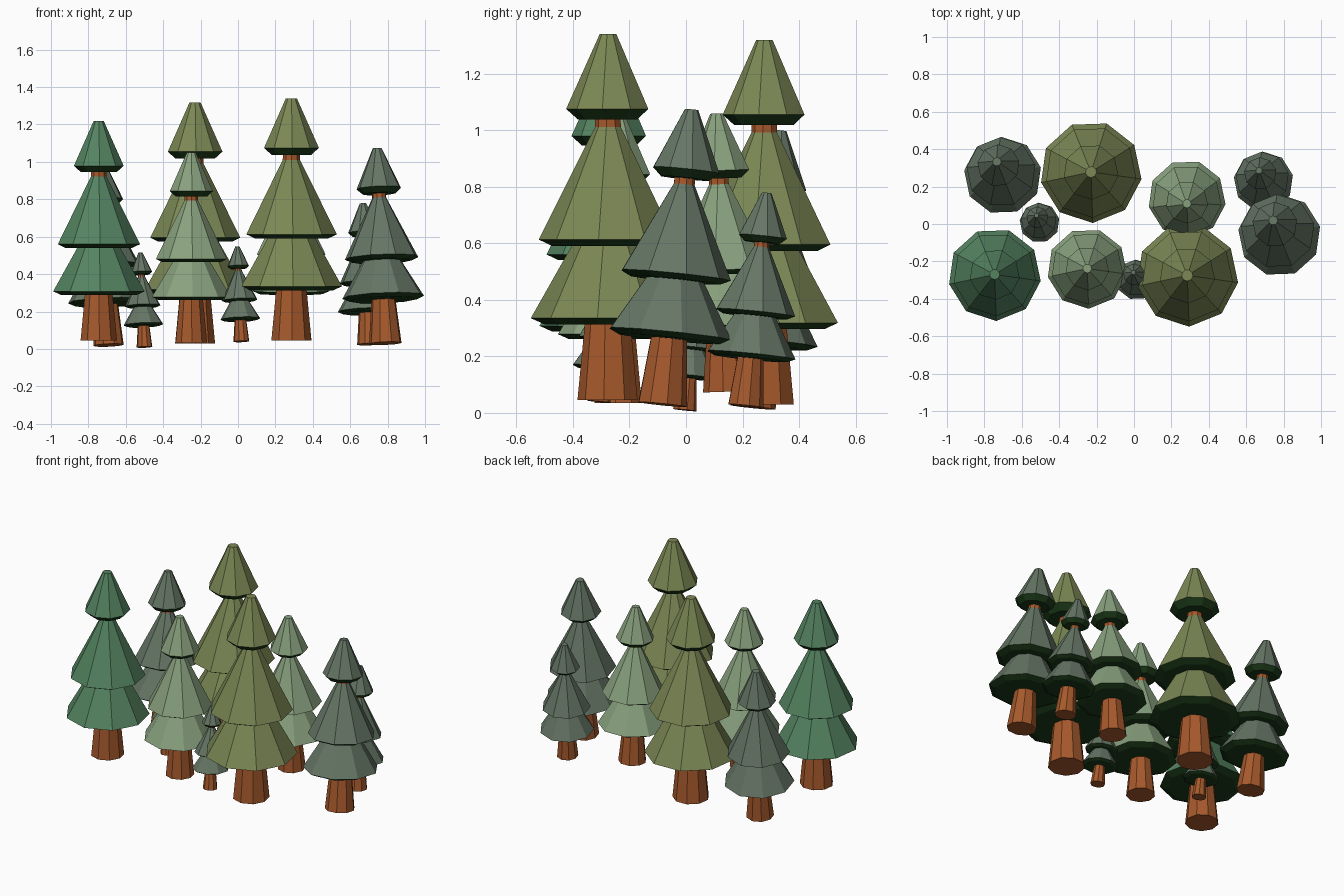
import bpy, bmesh, math
from mathutils import Vector, Matrix

if "Cube" in bpy.data.objects:
    bpy.data.objects.remove(bpy.data.objects["Cube"])

SIDES = 9


def material(name, rgb):
    m = bpy.data.materials.new(name)
    m.diffuse_color = (*rgb, 1)
    m.use_nodes = True
    m.node_tree.nodes["Principled BSDF"].inputs["Base Color"].default_value = m.diffuse_color
    return m


BARK = material("bark", (0.38, 0.10, 0.025))
UNDER = material("needle_shadow", (0.012, 0.045, 0.010))
OLIVE = material("olive_needles", (0.20, 0.245, 0.09))
GREEN = material("green_needles", (0.09, 0.23, 0.12))
LIGHT = material("light_needles", (0.25, 0.36, 0.21))
DARK = material("dark_needles", (0.13, 0.18, 0.13))


def lathe(bm, profile, under_from=99):
    """Faceted capped solid through (radius, height) rings, listed top to bottom."""
    rings = []
    for r, z in profile:
        rings.append([bm.verts.new((r * math.cos(a), r * math.sin(a), z))
                      for a in (math.tau * i / SIDES for i in range(SIDES))])
    for k in range(len(rings) - 1):
        up, lo = rings[k], rings[k + 1]
        for i in range(SIDES):
            j = (i + 1) % SIDES
            f = bm.faces.new((up[i], lo[i], lo[j], up[j]))
            f.material_index = int(k >= under_from)
    bm.faces.new(rings[0])
    cap = bm.faces.new(rings[-1][::-1])
    cap.material_index = int(under_from < 99)


def finish(name, bm, mats, matrix):
    me = bpy.data.meshes.new(name)
    bm.to_mesh(me)
    bm.free()
    for m in mats:
        me.materials.append(m)
    ob = bpy.data.objects.new(name, me)
    bpy.context.collection.objects.link(ob)
    ob.matrix_world = matrix


def tree(name, base, size, mat, lean=(0, 0), spin=-8, low=0.29):
    axis = Vector((lean[0], lean[1], 1)).normalized()
    tilt = Vector((0, 0, 1)).rotation_difference(axis).to_matrix().to_4x4()
    mw = (Matrix.Translation(base) @ tilt
          @ Matrix.Rotation(math.radians(spin), 4, 'Z') @ Matrix.Scale(size, 4))

    # tapering trunk running up through the foliage
    bm = bmesh.new()
    lathe(bm, [(0.043, 1.05), (0.080, 0.30), (0.109, 0.0)])
    finish(name + "_trunk", bm, [BARK], mw)

    # three foliage tiers, each with a dark bevelled underside
    bm = bmesh.new()
    lathe(bm, [(0.030, 1.295), (0.149, 1.030), (0.108, 0.993)], 1)
    lathe(bm, [(0.046, 0.968), (0.246, 0.568), (0.200, 0.546)], 1)
    lathe(bm, [(0.110, 0.580), (0.274, low), (0.225, low - 0.022)], 1)
    finish(name + "_foliage", bm, [mat, UNDER], mw)


# large and medium upright trees
tree("olive_tree_front", (0.285, -0.275, 0.045), 1.0, OLIVE)
tree("olive_tree_back", (-0.23, 0.278, 0.03), 0.995, OLIVE)
tree("green_tree", (-0.745, -0.27, 0.045), 0.907, GREEN)
tree("light_tree_front", (-0.25, -0.238, 0.035), 0.785, LIGHT, low=0.31)
tree("light_tree_back", (0.283, 0.143, 0.075), 0.76, LIGHT, lean=(0, -0.035), low=0.31)

# leaning dark trees, large to small
LEAN = (-0.042, 0.10)
for name, base, size in [("dark_tree_right", (0.788, -0.085, 0.03), 0.81),
                         ("dark_tree_left", (-0.692, 0.235, 0.02), 0.76),
                         ("dark_tree_back", (0.70, 0.21, 0.025), 0.585),
                         ("sapling_left", (-0.50, -0.005, 0.010), 0.392),
                         ("sapling_middle", (0.018, -0.31, 0.04), 0.394)]:
    tree(name, base, size, DARK, LEAN, 12, 0.31)
